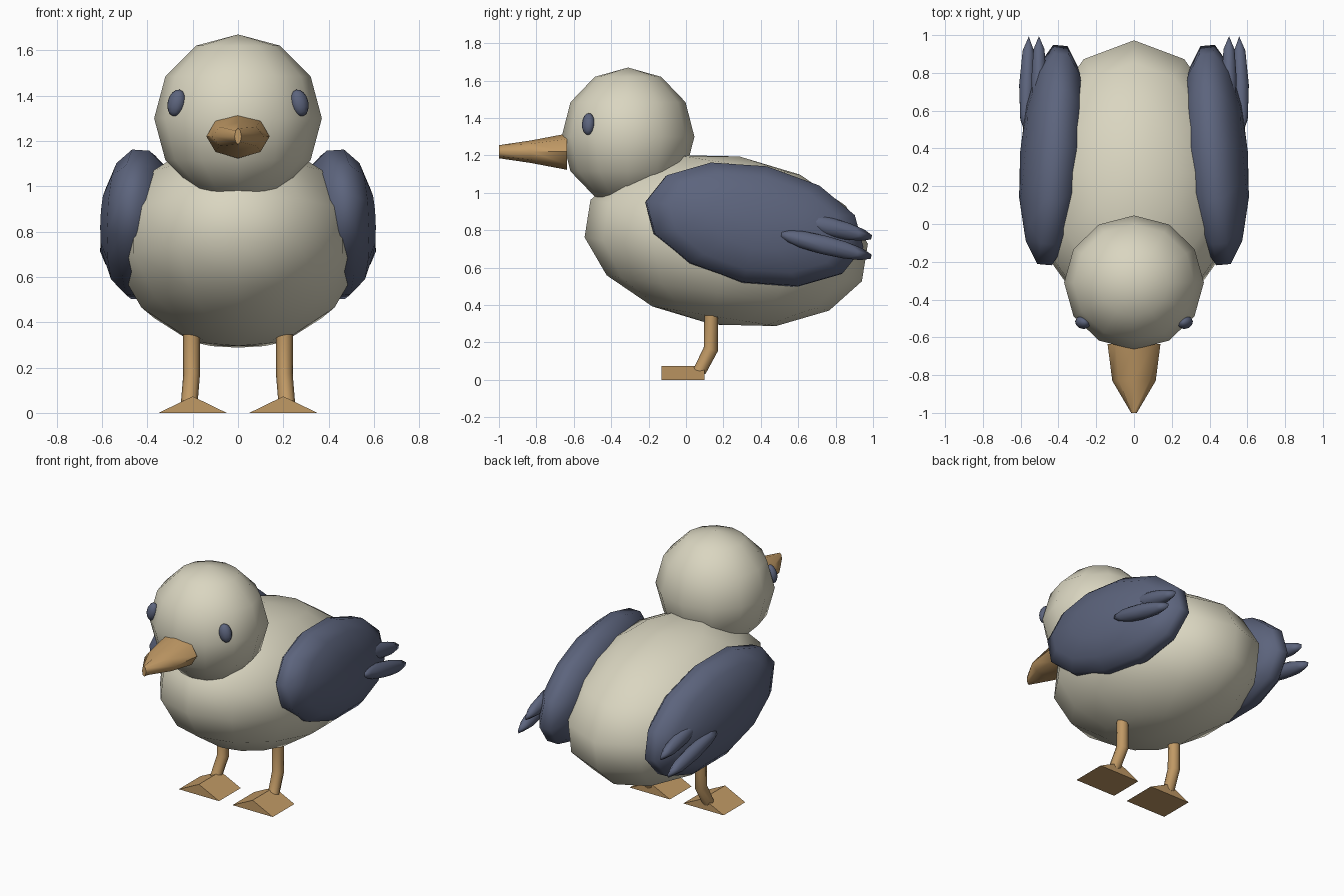
import bpy, bmesh
from math import radians, sin, cos, pi
from mathutils import Matrix, Vector, Euler

if "Cube" in bpy.data.objects:
    bpy.data.objects.remove(bpy.data.objects["Cube"], do_unlink=True)


def material(name, rgb):
    m = bpy.data.materials.new(name)
    m.use_nodes = True
    m.diffuse_color = (*rgb, 1)
    m.node_tree.nodes["Principled BSDF"].inputs["Base Color"].default_value = (*rgb, 1)
    return m


cream = material("cream", (0.70, 0.67, 0.53))
slate = material("slate blue", (0.108, 0.128, 0.205))
tan = material("tan orange", (0.53, 0.32, 0.13))


def finish(bm, name, mat, smooth_angle=None):
    bmesh.ops.recalc_face_normals(bm, faces=bm.faces)
    me = bpy.data.meshes.new(name)
    bm.to_mesh(me)
    bm.free()
    me.materials.append(mat)
    if smooth_angle:
        me.shade_smooth()
        me.set_sharp_from_angle(angle=radians(smooth_angle))
    ob = bpy.data.objects.new(name, me)
    bpy.context.collection.objects.link(ob)
    return ob


def ellipsoid(name, mat, centre, radii, tilt=(0, 0, 0), segs=12, rings=7, side_pole=False):
    """Low-poly ellipsoid; side_pole points its poles along x."""
    bm = bmesh.new()
    bmesh.ops.create_uvsphere(bm, u_segments=segs, v_segments=rings, radius=1)
    turn = Matrix.Rotation(pi / 2, 4, 'Y') if side_pole else Matrix()
    rot = Euler([radians(a) for a in tilt]).to_matrix().to_4x4()
    bm.transform(Matrix.Translation(centre) @ rot @ Matrix.Diagonal((*radii, 1)) @ turn)
    return finish(bm, name, mat, 180)


def loft(name, mat, rings, angle):
    """Skin a list of equal-length point rings and cap both ends."""
    bm = bmesh.new()
    loops = [[bm.verts.new(p) for p in ring] for ring in rings]
    n = len(loops[0])
    for a, b in zip(loops, loops[1:]):
        for i in range(n):
            bm.faces.new((a[i], a[(i + 1) % n], b[(i + 1) % n], b[i]))
    bm.faces.new(loops[0])
    bm.faces.new(loops[-1])
    return finish(bm, name, mat, angle)


def ring(centre, u, v, n=8):
    return [Vector(centre) + Vector(u) * cos(2 * pi * i / n) + Vector(v) * sin(2 * pi * i / n)
            for i in range(n)]


# Body and head
ellipsoid("body", cream, (0, 0.215, 0.745), (0.545, 0.77, 0.455), (-9, 0, 0))
ellipsoid("head", cream, (0, -0.31, 1.3), (0.37, 0.355, 0.37), rings=6)

# Beak: oval sections narrowing to a thin upright tip
beak = [(-0.635, 0.14, 0.097), (-0.83, 0.115, 0.06), (-1.0, 0.015, 0.035)]
loft("beak", tan, [ring((0, y, 1.22), (w, 0, 0), (0, 0, h)) for y, w, h in beak], 65)

for s, side in ((1, "left"), (-1, "right")):
    # Eye
    ellipsoid(side + "_eye", slate, (s * 0.272, -0.522, 1.368), (0.04, 0.033, 0.06),
              (-8, -s * 12, s * 28), 10, 8)

    # Wing with two trailing feathers
    ellipsoid(side + "_wing", slate, (s * 0.432, 0.365, 0.83), (0.172, 0.61, 0.325),
              (-12, -s * 4, s * 5), side_pole=True)
    ellipsoid(side + "_upper_feather", slate, (s * 0.503, 0.76, 0.82), (0.042, 0.245, 0.05),
              (-14, 0, 0), 8)
    ellipsoid(side + "_lower_feather", slate, (s * 0.566, 0.735, 0.722), (0.043, 0.27, 0.05),
              (-14, 0, s * 2), 8)

    # Bent leg
    r = 0.037
    loft(side + "_leg", tan, [
        ring((s * 0.205, 0.135, 0.345), (r, 0, 0), (0, r, 0)),
        ring((s * 0.205, 0.133, 0.165), (r, 0, 0), (0, r, -0.012)),
        ring((s * 0.215, 0.072, 0.045), (r, 0, 0), (0, 0.032, -0.014)),
    ], 50)

    # Wedge foot
    foot = [[(s * 0.05, y, 0), (s * 0.35, y, 0), (s * 0.2, y, 0.073)] for y in (-0.13, 0.1)]
    loft(side + "_foot", tan, foot, None)
